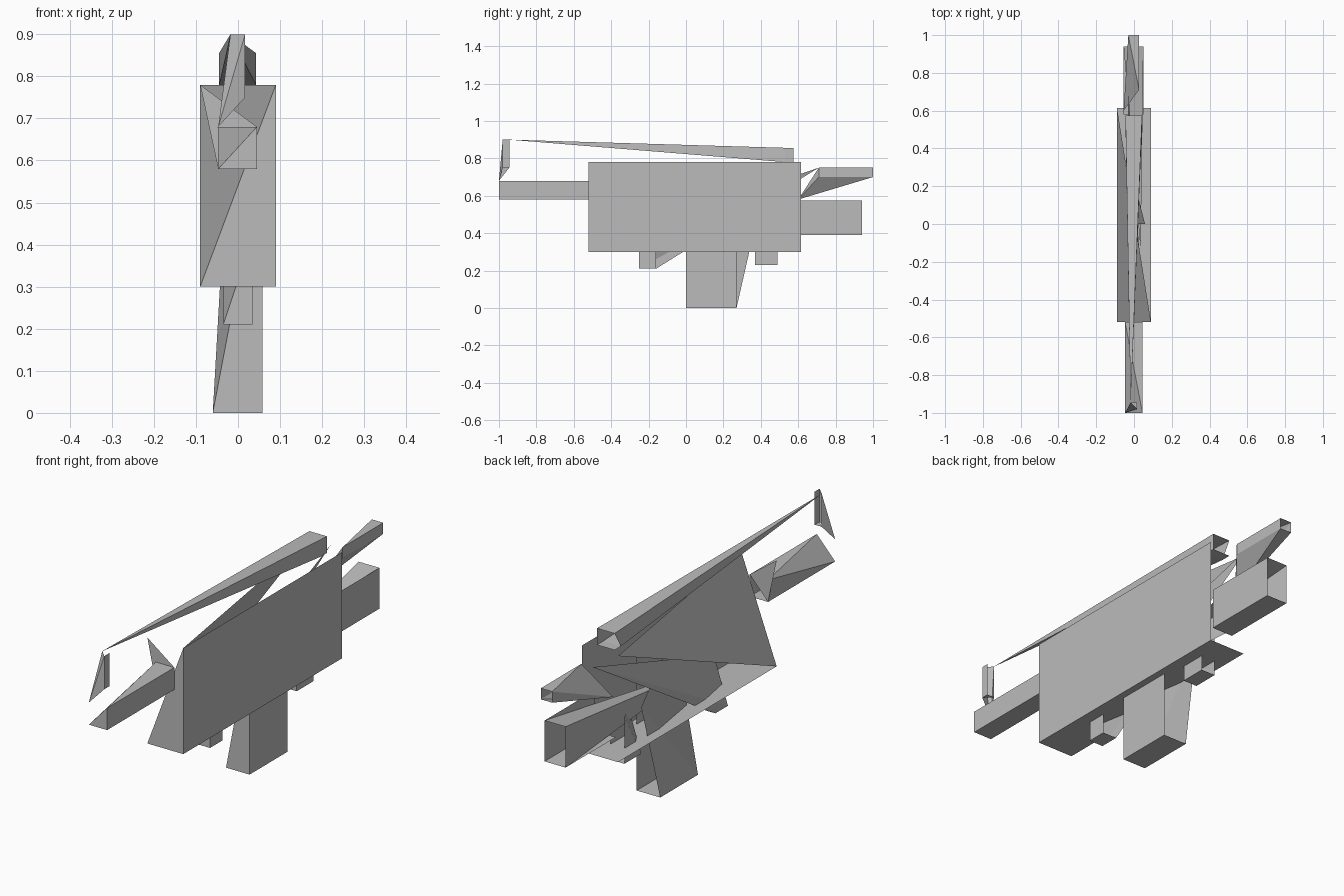
import bpy

if "Cube" in bpy.data.objects:
    bpy.data.objects.remove(bpy.data.objects["Cube"])

gray = bpy.data.materials.new("plain_gray")
gray.diffuse_color = (0.5, 0.5, 0.5, 1.0)
gray.use_nodes = True
gray.node_tree.nodes["Principled BSDF"].inputs["Base Color"].default_value = gray.diffuse_color

# Faces shared by every open box: right side, floor and lower half of the front
SHELL = "RFD RBD RBU RFU, LFD LBD RBD RFD, LFD RFD RFU"


def open_box(name, x, y, z, faces, shell=SHELL, **points):
    """Open folded-sheet box. Corners: L/R, F/B, D/U; extra points by name."""
    corners = {a + b + c: (x[i], y[j], z[k])
               for i, a in enumerate("LR")
               for j, b in enumerate("FB")
               for k, c in enumerate("DU")}
    corners.update(points)
    text = ", ".join(t for t in (shell, faces) if t)
    polys = [p.split() for p in text.split(",")]
    used = sorted({k for p in polys for k in p})
    mesh = bpy.data.meshes.new(name)
    mesh.from_pydata([corners[k] for k in used], [],
                     [[used.index(k) for k in p] for p in polys])
    mesh.materials.append(gray)
    mesh.update()
    obj = bpy.data.objects.new(name, mesh)
    bpy.context.collection.objects.link(obj)
    return obj


# Main housing, with a slanted inner sheet across the open corner
open_box("housing", (-.09, .09), (-.52, .615), (.30, .78), "RFU LBU LFD")

# Front bar and the collar plate where it meets the housing
open_box("front_bar", (-.047, .045), (-1, -.52), (.58, .68),
         "RFU LBU LFD, RFU RBU LBU, LFD LBU LBD, LBD RBU C",
         C=(-.09, -.52, .78))

# Lower leg, its left sheet leaning back to the rear nub
open_box("leg", (-.06, .058), (0, .27), (0, .62),
         "RFU P LFD, LFD P LBD", P=(-.035, .37, .44))

# Front nub, with a long sheet running up to the tail
open_box("front_nub", (-.035, .035), (-.25, -.16), (.21, .42),
         "RFU P LFD, LFD P LBD", P=(-.03, .71, .75))

# Rear nub
open_box("rear_nub", (-.035, .035), (.37, .49), (.23, .44),
         "RFU LBU LFD, LFD LBU LBD")

# Rear block, its top and left sheets tapering into the housing
open_box("rear_block", (-.055, .05), (.58, .94), (.39, .575),
         "RBU LBU T, LBU LBD T", shell="RFD RBD RBU RFU, LFD LBD RBD RFD",
         T=(.035, -.14, .40))

# Upper tail, folded down to a point at the housing
open_box("upper_tail", (-.03, .027), (.71, 1), (.70, .75),
         "RFU RBU LBU, RFU LBU Q, LBU LBD Q, RBD LBD Q, RFD RBD Q, RFD RFU Q",
         shell="RFD RBD RBU RFU", Q=(-.055, .6, .58))

# Top beam tapering forward from a small block
open_box("top_beam", (-.045, .043), (.53, .575), (.78, .855),
         "RBU LBU N, RBU RFD N, LFD RFD N, LBU LFD N",
         shell="RFD RBD RBU RFU, LFD LBD RBD RFD", N=(-.018, -.95, .90))

# Front post with a sheet folded down to the bar tip
open_box("front_post", (-.018, .017), (-.98, -.945), (.75, .90),
         "RFD RFU S, RFU LBU S, LBU LBD S",
         shell="RFD RBD RBU RFU, LBD RBD RFD", S=(-.047, -1, .68))
